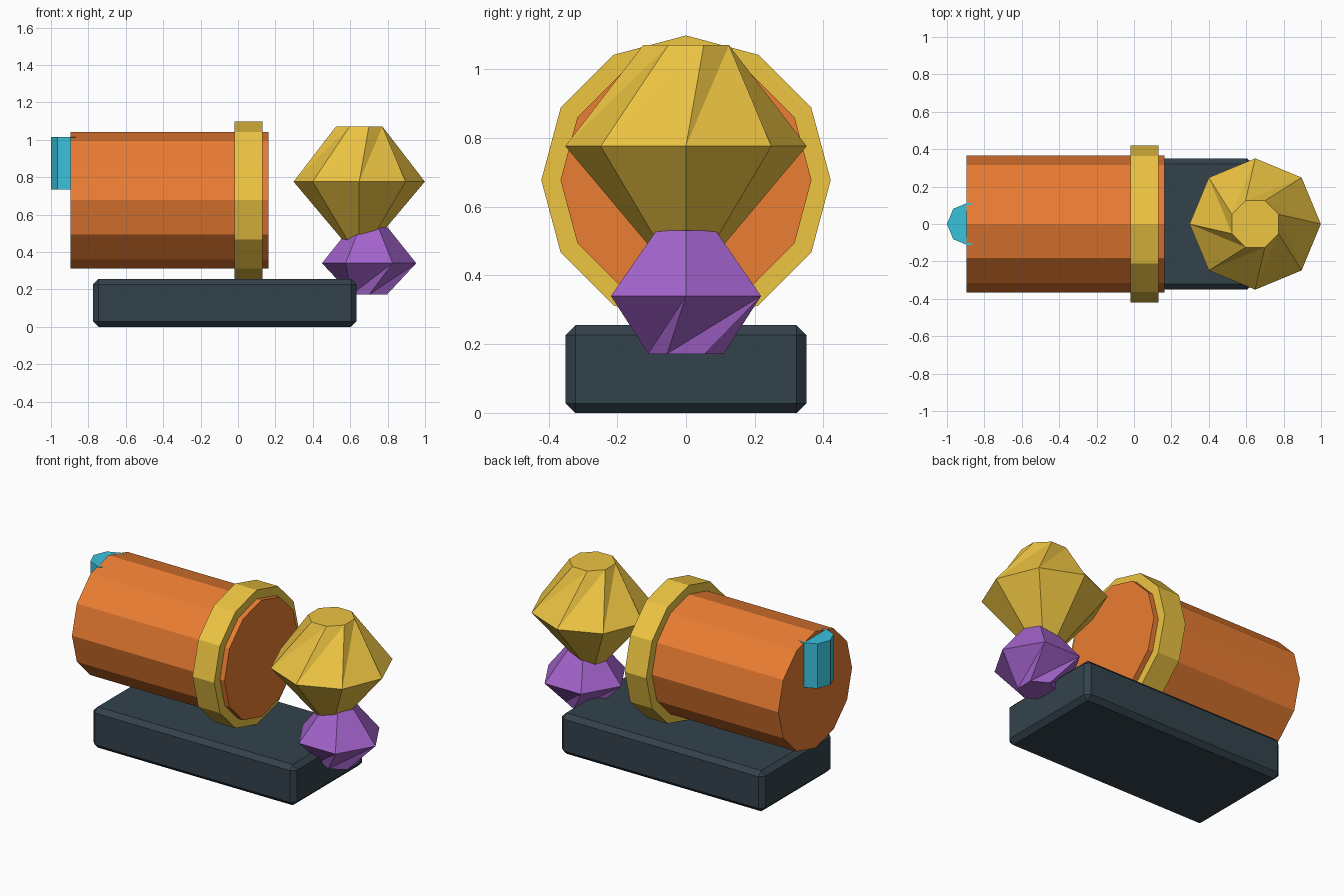
import bpy
from math import cos, sin, pi, radians

if "Cube" in bpy.data.objects:
    bpy.data.objects.remove(bpy.data.objects["Cube"])


def linear(rgb):
    """Display colour to linear colour."""
    return [c / 12.92 if c <= 0.04045 else ((c + 0.055) / 1.055) ** 2.4 for c in rgb]


def paint(obj, name, rgb):
    mat = bpy.data.materials.get(name) or bpy.data.materials.new(name)
    mat.diffuse_color = (*linear(rgb), 1)
    mat.use_nodes = True
    mat.node_tree.nodes["Principled BSDF"].inputs["Base Color"].default_value = mat.diffuse_color
    obj.data.materials.append(mat)


ORANGE = ("orange", (0.92, 0.49, 0.20))
GOLD = ("gold", (0.93, 0.77, 0.26))
PURPLE = ("purple", (0.64, 0.39, 0.80))
CYAN = ("cyan", (0.23, 0.76, 0.86))
SLATE = ("slate", (0.20, 0.26, 0.30))


def mesh_object(name, verts, faces, colour):
    mesh = bpy.data.meshes.new(name)
    mesh.from_pydata(verts, [], faces)
    obj = bpy.data.objects.new(name, mesh)
    bpy.context.collection.objects.link(obj)
    paint(obj, *colour)
    return obj


def x_drum(name, sides, radius, x0, x1, z, colour):
    """Prism lying along x with a corner at the top."""
    ang = [2 * pi * i / sides for i in range(sides)]
    verts = [(x, radius * sin(a), z + radius * cos(a)) for x in (x0, x1) for a in ang]
    faces = [(i, (i + 1) % sides, sides + (i + 1) % sides, sides + i) for i in range(sides)]
    faces += [tuple(reversed(range(sides))), tuple(range(sides, 2 * sides))]
    faces = [f[::-1] for f in faces]
    return mesh_object(name, verts, faces, colour)


def lathe(name, sides, x, rings, colour):
    """Stack of rings (radius, z, twist in degrees), lowest first; twisted walls in triangles."""
    verts, faces = [], []
    for r, z, twist in rings:
        for i in range(sides):
            a = 2 * pi * i / sides + radians(twist)
            verts.append((x + r * cos(a), r * sin(a), z))
    for k in range(len(rings) - 1):
        twisted = rings[k][2] != rings[k + 1][2]
        for i in range(sides):
            a, b = k * sides + i, k * sides + (i + 1) % sides
            c, d = b + sides, a + sides
            faces += [(a, b, c), (a, c, d)] if twisted else [(a, b, c, d)]
    top = (len(rings) - 1) * sides
    faces += [tuple(reversed(range(sides))), tuple(range(top, top + sides))]
    return mesh_object(name, verts, faces, colour)


# Chamfered base block
bpy.ops.mesh.primitive_cube_add(size=1, location=(-0.071, 0, 0.1275))
base = bpy.context.object
base.name = "base"
base.scale = (1.408, 0.70, 0.255)
bpy.ops.object.transform_apply(location=False, rotation=False, scale=True)
bevel = base.modifiers.new("chamfer", 'BEVEL')
bevel.width = 0.028
bevel.segments = 1
paint(base, *SLATE)

# Barrel and its collar
x_drum("barrel", 12, 0.365, -0.895, 0.162, 0.677, ORANGE)
x_drum("collar", 12, 0.421, -0.02, 0.13, 0.677, GOLD)

# Upright peg let into the back of the barrel
lathe("rear_peg", 8, -0.885, [(0.115, 0.735, 0), (0.115, 1.015, 0)], CYAN)

# Faceted gems with one twisted end each
lathe("large_gem", 8, 0.648, [(0.077, 0.45, 0), (0.351, 0.776, 0), (0.135, 1.07, 22.5)], GOLD)
lathe("small_gem", 6, 0.701, [(0.11, 0.172, -30), (0.252, 0.34, 0), (0.10, 0.53, 0)], PURPLE)
